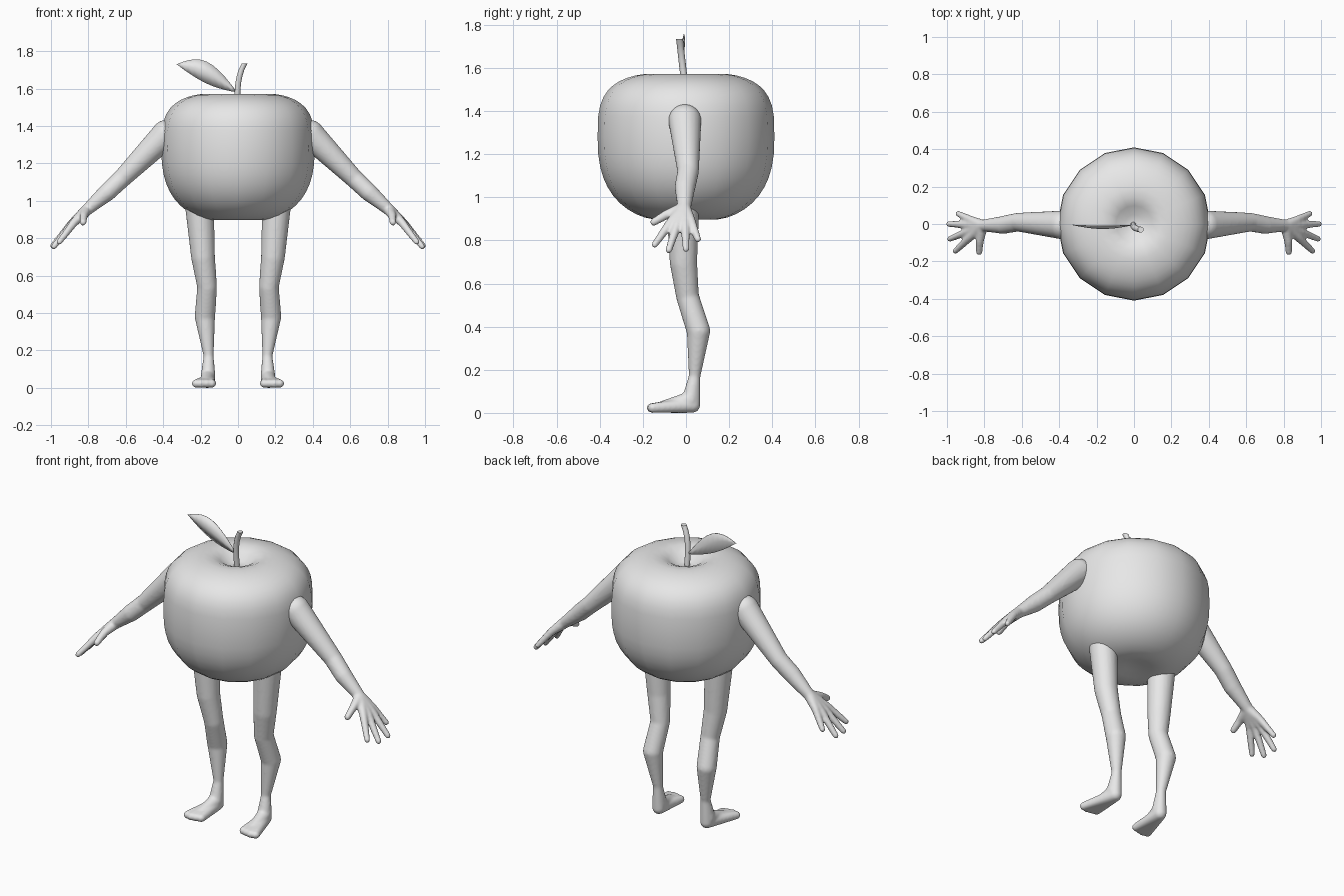
import bpy, bmesh, math
from math import sin, cos, pi
from mathutils import Vector

cube = bpy.data.objects.get("Cube")
if cube:
    bpy.data.objects.remove(cube)

gray = bpy.data.materials.new("plain_gray")
gray.use_nodes = True
gray.diffuse_color = (.8, .8, .8, 1)
shader = gray.node_tree.nodes["Principled BSDF"]
shader.inputs["Base Color"].default_value = gray.diffuse_color


def make_object(name, bm):
    bmesh.ops.recalc_face_normals(bm, faces=bm.faces)
    for face in bm.faces:
        face.smooth = True
    mesh = bpy.data.meshes.new(name)
    bm.to_mesh(mesh)
    bm.free()
    mesh.materials.append(gray)
    obj = bpy.data.objects.new(name, mesh)
    bpy.context.collection.objects.link(obj)
    return obj


def make_turned(name, sections, sides):
    """Closed skin over horizontal rings, each given as a centre and a radius."""
    bm = bmesh.new()
    rings = []
    for centre, radius in sections:
        turns = [2 * pi * k / sides for k in range(sides)]
        rings.append([bm.verts.new(centre + radius * Vector((sin(a), cos(a), 0)))
                      for a in turns])
    for low, high in zip(rings, rings[1:]):
        for k in range(sides):
            after = (k + 1) % sides
            bm.faces.new((low[k], low[after], high[after], high[k]))
    bm.faces.new(rings[0])
    bm.faces.new(rings[-1])
    return make_object(name, bm)


def add_chain(bm, side, joints):
    """Tapered bones with ball joints; each joint is (x, y, z, radius)."""
    balls = [(Vector((x * side, y, z)), radius) for x, y, z, radius in joints]
    for centre, radius in balls:
        ball = bmesh.ops.create_uvsphere(bm, u_segments=20, v_segments=12, radius=radius)
        bmesh.ops.translate(bm, verts=ball["verts"], vec=centre)
    for (start, thick), (end, thin) in zip(balls, balls[1:]):
        axis = end - start
        matrix = axis.to_track_quat('Z', 'Y').to_matrix().to_4x4()
        matrix.translation = (start + end) / 2
        bmesh.ops.create_cone(bm, cap_ends=True, segments=20, radius1=thick,
                              radius2=thin, depth=axis.length, matrix=matrix)


def make_limb(name, bm):
    """Melt the overlapping bones into one soft skin."""
    limb = make_object(name, bm)
    fuse = limb.modifiers.new("fuse", 'REMESH')
    fuse.mode = 'VOXEL'
    fuse.voxel_size = .007
    fuse.use_smooth_shade = True
    relax = limb.modifiers.new("relax", 'SMOOTH')
    relax.factor = .5
    relax.iterations = 8


# Apple body: squarish rounded halves, dimpled around the core
def apple_section(angle):
    spread = sin(angle)
    height, power, dent, width = (.3, 3.3, .09, .09) if angle < pi / 2 else (-.4, 2.5, .04, .1)
    rise = height * max(0, 1 - spread ** power) ** (1 / power)
    radius = .41 * spread
    dimple = math.copysign(dent, height) * math.exp(-(radius / width) ** 2)
    return Vector((0, 0, 1.28 + rise - dimple)), radius


steps = 26
make_turned("apple_body", [apple_section(pi * k / steps) for k in range(1, steps)], 16)


# Stem: thin rod that bends toward its cut tip
def stem_section(t):
    return Vector((.04 * t ** 4 - .004, -.03 * t, 1.47 + .265 * t)), .016


stem = make_turned("stem", [stem_section(k / 8) for k in range(9)], 10)
for face in stem.data.polygons:
    face.use_smooth = len(face.vertices) == 4

# Leaf: pointed blade, creased along the middle
bm = bmesh.new()
strips = []
for k in range(11):
    t = k / 10
    swell = sin(pi * t)
    strips.append([bm.verts.new((-.005 - .323 * t,
                                 -.005 - swell * (.02 - .015 * abs(across)),
                                 1.58 + .15 * t + swell * (.03 + .058 * across)))
                   for across in (-1, 0, 1)])
for near, far in zip(strips, strips[1:]):
    for k in range(2):
        bm.faces.new((near[k], near[k + 1], far[k + 1], far[k]))
bmesh.ops.remove_doubles(bm, verts=bm.verts, dist=.001)
leaf = make_object("leaf", bm)
thickness = leaf.modifiers.new("thickness", 'SOLIDIFY')
thickness.thickness = .003
thickness.offset = 0

# Arm joints, fingertips and leg joints, mirrored for each side
shoulder = (.385, -.005, 1.355, .077)
elbow = (.62, .01, 1.12, .05)
forearm = (.7, -.005, 1.045, .048)
wrist = (.81, -.008, .95, .031)
thumb = [(.825, -.09, .92, .022), (.828, -.15, .885, .018)]
fingertips = [(.955, -.145, .78), (.985, -.08, .755), (.99, 0, .76), (.94, .055, .805)]

hip = (.205, -.015, .96, .077)
thigh = (.187, -.012, .7, .064)
knee = (.165, .007, .54, .053)
calf = (.177, .058, .38, .055)
ankle = (.157, .04, .17, .027)
heel = (.158, .03, .036, .036)
instep = (.16, .02, .06, .04)
ball_of_foot = (.172, -.1, .03, .029)

for side, word in ((1, "left"), (-1, "right")):
    # Arm with a fan of fingers that also forms the palm
    bm = bmesh.new()
    add_chain(bm, side, [shoulder, elbow, forearm, wrist])
    add_chain(bm, side, [wrist, *thumb])
    for tip in fingertips:
        knuckle = Vector(wrist[:3]).lerp(Vector(tip), .47)
        knuckle.z += .012
        add_chain(bm, side, [wrist, (*knuckle, .022), (*tip, .016)])
    make_limb(word + "_arm", bm)

    # Leg with a flat foot that widens toward the toes
    bm = bmesh.new()
    add_chain(bm, side, [hip, thigh, knee, calf, ankle, heel])
    add_chain(bm, side, [ankle, instep, ball_of_foot])
    for k in range(4):
        toe = (.14 + .028 * k, -.16 + .006 * abs(k - 2), .023, .023)
        add_chain(bm, side, [heel, toe])
    make_limb(word + "_leg", bm)
